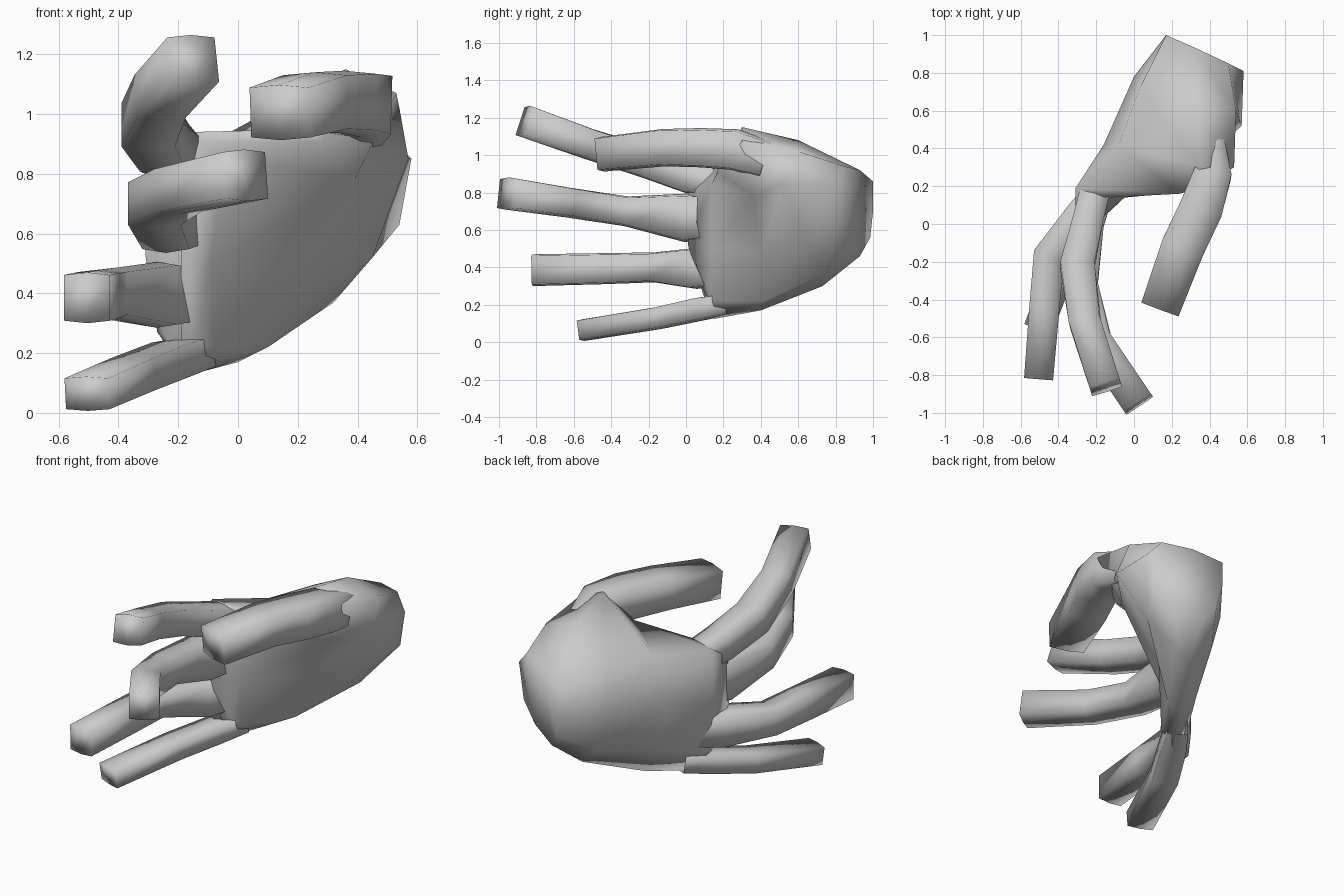
import bpy, bmesh
from mathutils import Vector


def loft(name, rings, cap_start=True):
    """Skin equal-length closed rings, smooth shaded, with end caps."""
    bm = bmesh.new()
    vr = [[bm.verts.new(p) for p in ring] for ring in rings]
    n = len(vr[0])
    for a, b in zip(vr, vr[1:]):
        for i in range(n):
            j = (i + 1) % n
            bm.faces.new((a[i], a[j], b[j], b[i]))
    if cap_start:
        bm.faces.new(vr[0])
    bm.faces.new(vr[-1])
    bmesh.ops.triangulate(bm, faces=[f for f in bm.faces if len(f.verts) > 4])
    bmesh.ops.recalc_face_normals(bm, faces=bm.faces)
    me = bpy.data.meshes.new(name)
    bm.to_mesh(me)
    bm.free()
    me.shade_smooth()
    ob = bpy.data.objects.new(name, me)
    bpy.context.collection.objects.link(ob)
    return ob


SECTION = [(-1, -.9), (0, -1), (1, -.9), (1, .9), (0, 1), (-1, .9)]


def finger(name, path):
    """Six-sided tube along (x, y, z, half width, half height) stations."""
    pts = [Vector(p[:3]) for p in path]
    rings = []
    for i, p in enumerate(pts):
        t = (pts[min(i + 1, len(pts) - 1)] - pts[max(i - 1, 0)]).normalized()
        side = t.cross(Vector((0, 0, 1))).normalized()
        up = side.cross(t)
        w, h = path[i][3:]
        rings.append([p + side * u * w + up * v * h for u, v in SECTION])
    return loft(name, rings, cap_start=False)


# Palm: sections from wrist to finger webs, running round from little-finger
# edge over the back, the thumb side and the palm hollow
loft("palm", [
    [(.27, .93, .46), (.20, .985, .56), (.17, 1, .70), (.17, 1, .86), (.33, .93, .92),
     (.50, .85, .94), (.58, .81, .85), (.54, .82, .63), (.42, .88, .53)],
    [(.20, .73, .30), (.06, .77, .42), (.00, .78, .65), (.03, .72, .91), (.33, .60, 1.08),
     (.54, .60, 1.02), (.57, .52, .85), (.45, .66, .52), (.32, .74, .37)],
    [(.00, .40, .17), (-.13, .41, .34), (-.16, .42, .65), (-.08, .42, .91), (.36, .30, 1.15),
     (.53, .30, 1.07), (.39, .36, .78), (.15, .40, .48), (.10, .42, .22)],
    [(-.17, .15, .125), (-.27, .16, .27), (-.31, .17, .62), (-.31, .19, .93), (.24, .16, .95),
     (.28, .17, .91), (-.05, .14, .85), (-.09, .14, .50), (-.08, .15, .22)],
    [(-.19, .12, .20), (-.25, .09, .26), (-.31, .02, .53), (-.31, .03, .82), (-.14, .15, .94),
     (-.14, .14, .91), (-.20, .01, .80), (-.19, .01, .52), (-.14, .13, .25)],
])

# Digits, rooted just inside the palm
finger("thumb", [(.41, .42, .98, .07, .10), (.415, .26, 1.03, .10, .11),
                 (.355, .08, 1.04, .115, .105),
                 (.26, -.12, 1.04, .115, .1), (.14, -.445, 1.005, .105, .093)])
finger("index_finger", [(-.2, .20, .85, .08, .07), (-.245, .02, .885, .08, .09),
                        (-.30, -.22, .965, .09, .085), (-.26, -.52, 1.06, .083, .083),
                        (-.15, -.862, 1.182, .083, .087)])
finger("middle_finger", [(-.18, .20, .67, .08, .11), (-.24, .0, .665, .08, .13),
                         (-.28, -.32, .70, .088, .08), (-.2, -.62, .745, .083, .08),
                         (.025, -.955, .795, .085, .087)])
finger("ring_finger", [(-.18, .20, .39, .06, .09), (-.27, .06, .395, .085, .11),
                       (-.45, -.17, .4, .085, .08), (-.475, -.45, .393, .08, .083),
                       (-.505, -.82, .385, .077, .085)])
finger("little_finger", [(-.13, .24, .205, .06, .055), (-.22, .09, .18, .075, .062),
                         (-.35, -.14, .13, .078, .06), (-.505, -.55, .064, .078, .058)])
